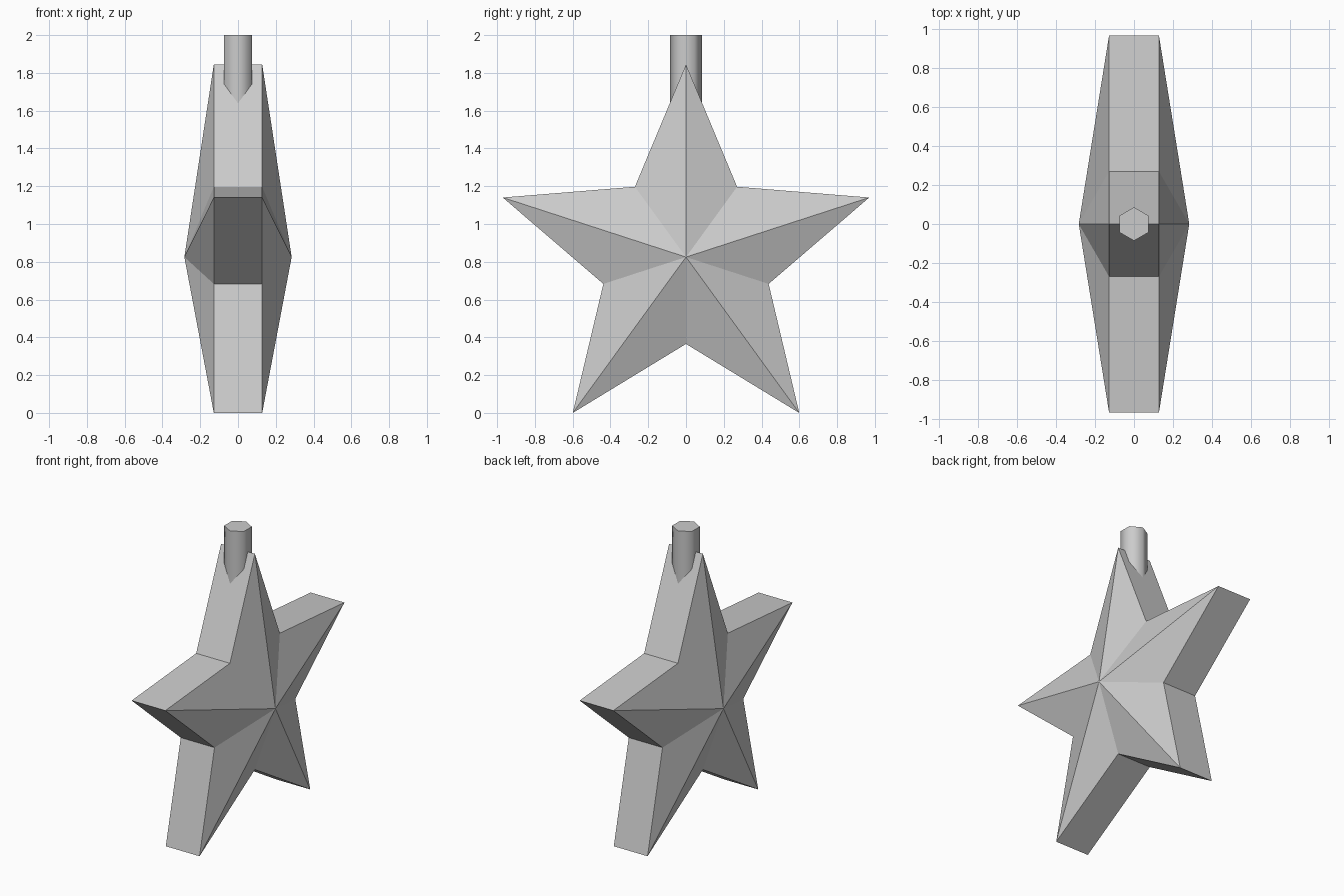
import bpy
import bmesh
from math import sin, cos, pi, radians

cube = bpy.data.objects.get("Cube")
if cube:
    bpy.data.objects.remove(cube, do_unlink=True)

CENTRE_Z = 0.825
TIP_RADIUS, NOTCH_RADIUS = 1.02, 0.46
RIM_X, PEAK_X = 0.128, 0.284

grey = bpy.data.materials.new("light grey")
grey.use_nodes = True
colour = (0.6, 0.6, 0.6, 1)
grey.diffuse_color = colour
grey.node_tree.nodes["Principled BSDF"].inputs["Base Color"].default_value = colour


def star_ring(bm, x):
    """Ten outline points, alternating tip and notch."""
    ring = []
    for i in range(10):
        r = NOTCH_RADIUS if i % 2 else TIP_RADIUS
        a = i * pi / 5
        ring.append(bm.verts.new((x, r * sin(a), CENTRE_Z + r * cos(a))))
    return ring


# Five-pointed star: straight rim with a faceted peak on each side
bm = bmesh.new()
left, right = star_ring(bm, RIM_X), star_ring(bm, -RIM_X)
peaks = [bm.verts.new((s * PEAK_X, 0, CENTRE_Z)) for s in (1, -1)]
for i in range(10):
    j = (i + 1) % 10
    bm.faces.new((left[i], left[j], right[j], right[i]))
    bm.faces.new((peaks[0], left[j], left[i]))
    bm.faces.new((peaks[1], right[i], right[j]))
bmesh.ops.recalc_face_normals(bm, faces=bm.faces)
mesh = bpy.data.meshes.new("star")
bm.to_mesh(mesh)
bm.free()
star = bpy.data.objects.new("star", mesh)
bpy.context.collection.objects.link(star)
star.data.materials.append(grey)

# Six-sided hanging stem sunk into the top point
bottom, top = 1.6, 2.0
bpy.ops.mesh.primitive_cylinder_add(vertices=6, radius=0.086, depth=top - bottom,
                                    location=(0, 0, (top + bottom) / 2))
stem = bpy.context.object
stem.name = "hanging_stem"
stem.data.materials.append(grey)
bpy.ops.object.shade_smooth_by_angle(angle=radians(65))
